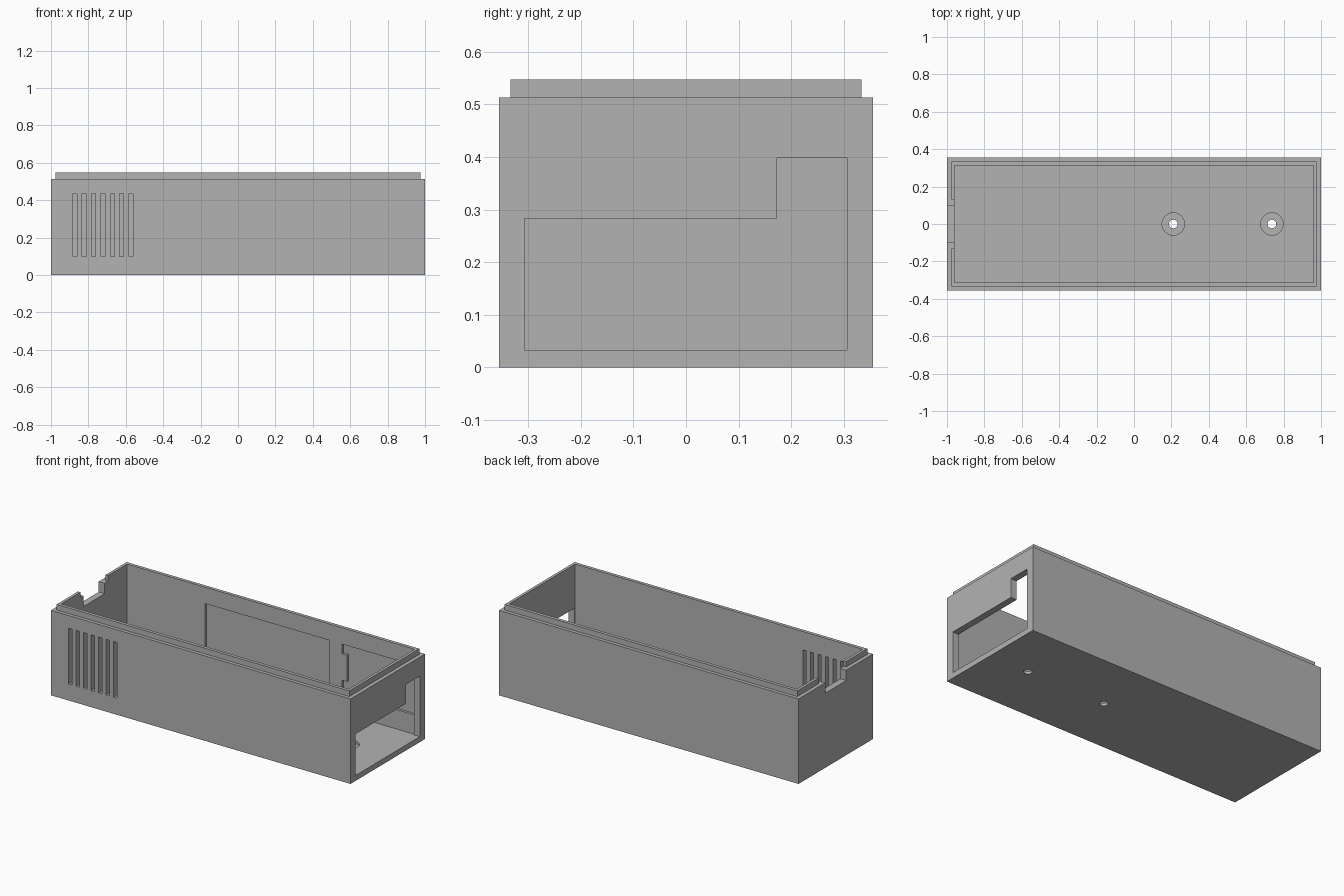
import bpy, bmesh, math
from mathutils import Vector

if "Cube" in bpy.data.objects:
    bpy.data.objects.remove(bpy.data.objects["Cube"], do_unlink=True)

grey = bpy.data.materials.new("plain grey")
grey.use_nodes = True
COLOUR = (0.45, 0.45, 0.45, 1)
grey.diffuse_color = COLOUR
grey.node_tree.nodes["Principled BSDF"].inputs["Base Color"].default_value = COLOUR


def prism(name, points, direction):
    """Closed solid made by sweeping a flat outline along a direction."""
    bm = bmesh.new()
    face = bm.faces.new([bm.verts.new(p) for p in points])
    swept = bmesh.ops.extrude_face_region(bm, geom=[face])
    moved = [v for v in swept["geom"] if isinstance(v, bmesh.types.BMVert)]
    bmesh.ops.translate(bm, verts=moved, vec=Vector(direction))
    bmesh.ops.recalc_face_normals(bm, faces=bm.faces)
    mesh = bpy.data.meshes.new(name)
    bm.to_mesh(mesh)
    bm.free()
    obj = bpy.data.objects.new(name, mesh)
    bpy.context.collection.objects.link(obj)
    mesh.materials.append(grey)
    return obj


def box(name, x0, x1, y0, y1, z0, z1):
    outline = [(x0, y0, z0), (x1, y0, z0), (x1, y1, z0), (x0, y1, z0)]
    return prism(name, outline, (0, 0, z1 - z0))


def disc(name, x, radius, z0, z1, sides=32):
    turn = [2 * math.pi * i / sides for i in range(sides)]
    outline = [(x + radius * math.cos(a), radius * math.sin(a), z0) for a in turn]
    return prism(name, outline, (0, 0, z1 - z0))


def combine(target, tool, operation="DIFFERENCE"):
    """Apply a boolean and discard the tool."""
    tool.hide_render = True
    mod = target.modifiers.new("boolean", "BOOLEAN")
    mod.operation = operation
    mod.solver = "EXACT"
    mod.object = tool
    bpy.context.view_layer.update()
    graph = bpy.context.evaluated_depsgraph_get()
    result = bpy.data.meshes.new_from_object(target.evaluated_get(graph))
    target.modifiers.clear()
    target.data = result
    bpy.data.objects.remove(tool, do_unlink=True)


IN_X, IN_Y = 0.96, 0.314        # cavity half sizes
FLOOR, RIM, TOP = 0.033, 0.513, 0.547

# Outer shell with a narrower raised lip
case = box("enclosure_base", -1, 1, -0.355, 0.355, 0, RIM)
combine(case, box("lip", -0.977, 0.977, -0.334, 0.334, 0.4, TOP), "UNION")
combine(case, box("cavity", -IN_X, IN_X, -IN_Y, IN_Y, FLOOR, 0.7))

# Stepped opening in the right-hand end wall
opening = [(-0.307, FLOOR), (0.306, FLOOR), (0.306, 0.398),
           (0.173, 0.398), (0.173, 0.283), (-0.307, 0.283)]
combine(case, prism("opening", [(0.9, y, z) for y, z in opening], (0.2, 0, 0)))

# Cable notch in the opposite end, wider through the lip
combine(case, box("notch", -1.1, -0.9, -0.1, 0.1, 0.45, 0.7))
combine(case, box("lip_gap", -1.1, -0.9, -0.13, 0.13, RIM, 0.7))

# Row of ventilation slots through the front wall
for i in range(7):
    x = -0.872 + 0.05 * i
    combine(case, box("vent", x - 0.011, x + 0.011, -0.4, -0.28, 0.1, 0.436))

# Shallow pockets on the inside of the back wall
wide_pocket = [(-0.44, 0.15), (0.388, 0.15), (0.388, 0.448), (-0.44, 0.448)]
keyed_pocket = [(0.475, 0.15), (IN_X, 0.15), (IN_X, 0.448), (0.475, 0.448),
                (0.475, 0.39), (0.508, 0.39), (0.508, 0.23), (0.475, 0.23)]
for outline in (wide_pocket, keyed_pocket):
    combine(case, prism("pocket", [(x, 0.25, z) for x, z in outline], (0, 0.079, 0)))

# Counterbored screw holes in the floor
for x in (0.21, 0.737):
    combine(case, disc("counterbore", x, 0.06, 0.016, 0.1))
    combine(case, disc("screw_hole", x, 0.023, -0.1, 0.1))

bpy.ops.object.select_all(action="DESELECT")
case.select_set(True)
bpy.context.view_layer.objects.active = case
bpy.ops.object.shade_smooth_by_angle(angle=math.radians(30))
